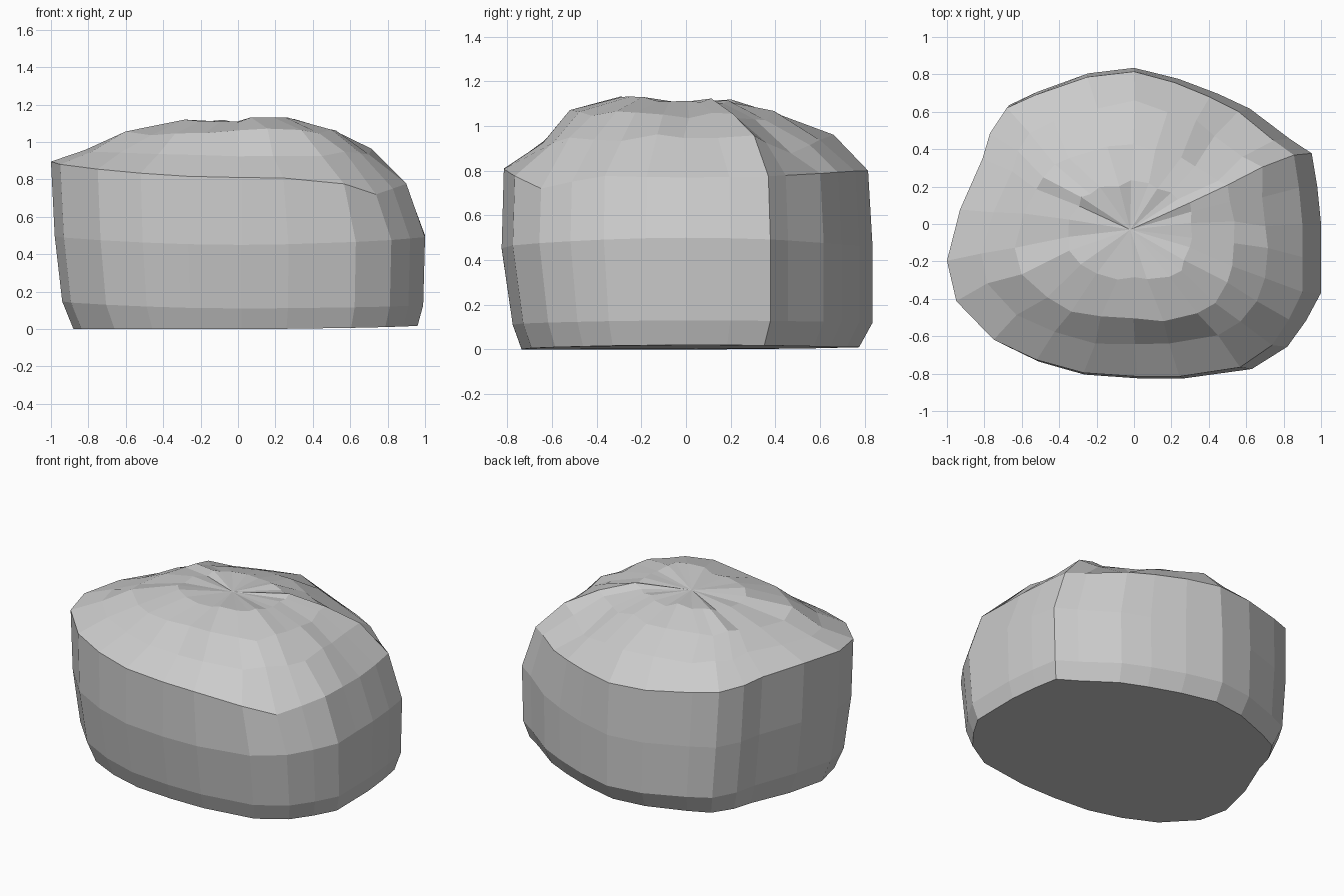
import bpy, bmesh, math, random
from mathutils import Vector

random.seed(4)

# Plan outline of the boulder, counter-clockwise from the right side
outline = [(1.0, 0.0), (0.98, 0.2), (0.95, 0.38), (0.83, 0.46), (0.62, 0.62), (0.45, 0.70),
           (0.24, 0.78), (0.0, 0.84), (-0.25, 0.81), (-0.53, 0.71), (-0.68, 0.64),
           (-0.77, 0.5), (-0.81, 0.36), (-0.93, 0.08), (-1.0, -0.2), (-0.95, -0.42),
           (-0.75, -0.63), (-0.52, -0.74), (-0.27, -0.81), (0.02, -0.83), (0.27, -0.83),
           (0.63, -0.78), (0.82, -0.66), (0.92, -0.52), (1.0, -0.37), (1.0, -0.18)]

# Each layer: reach and height at the left, right, front and back
layers = [
    ((0.88, 0.00), (0.96, 0.02), (0.74, 0.00), (0.77, 0.01)),
    ((0.94, 0.15), (0.99, 0.13), (0.78, 0.11), (0.83, 0.12)),
    ((0.98, 0.50), (1.00, 0.50), (0.83, 0.45), (0.83, 0.46)),
    ((1.00, 0.90), (0.90, 0.77), (0.82, 0.81), (0.81, 0.80)),
    ((0.82, 0.97), (0.71, 0.95), (0.65, 0.93), (0.65, 0.95)),
    ((0.63, 1.04), (0.53, 1.05), (0.52, 1.06), (0.43, 1.06)),
    ((0.36, 1.10), (0.30, 1.12), (0.30, 1.12), (0.22, 1.11)),
]


def layer_point(p, layer, level):
    left, right, front, back = layer
    u, v = p[0], p[1] / 0.835
    sx = right if u > 0 else left
    sy = back if v > 0 else front
    w = u * u / (u * u + v * v)
    co = Vector((u * sx[0], v * sy[0], sx[1] * w + sy[1] * (1 - w)))
    # lower shoulder at the front right corner
    if level == 3:
        co.z -= 0.07 * max(0, 1 - math.dist(co.xy, (0.74, -0.65)) / 0.3)
    # chipped hollow at the back right of the top
    if level >= 4:
        co.z -= 0.07 * max(0, 1 - math.dist(co.xy, (0.42, 0.5)) / 0.3)
        co += Vector([random.uniform(-0.015, 0.015) for _ in range(3)])
    return co


# Boulder: stacked layers, flat base and faceted crown
bm = bmesh.new()
rings = [[bm.verts.new(layer_point(p, layer, i)) for p in outline]
         for i, layer in enumerate(layers)]
n = len(outline)
for low, high in zip(rings, rings[1:]):
    for i in range(n):
        j = (i + 1) % n
        bm.faces.new((low[i], low[j], high[j], high[i]))
bm.faces.new(rings[0][::-1])
peak = bm.verts.new((-0.02, -0.03, 1.105))
for i in range(n):
    bm.faces.new((rings[-1][i], rings[-1][(i + 1) % n], peak))
bmesh.ops.recalc_face_normals(bm, faces=bm.faces)

mesh = bpy.data.meshes.new("boulder")
bm.to_mesh(mesh)
bm.free()
boulder = bpy.data.objects.new("boulder", mesh)
bpy.context.collection.objects.link(boulder)
